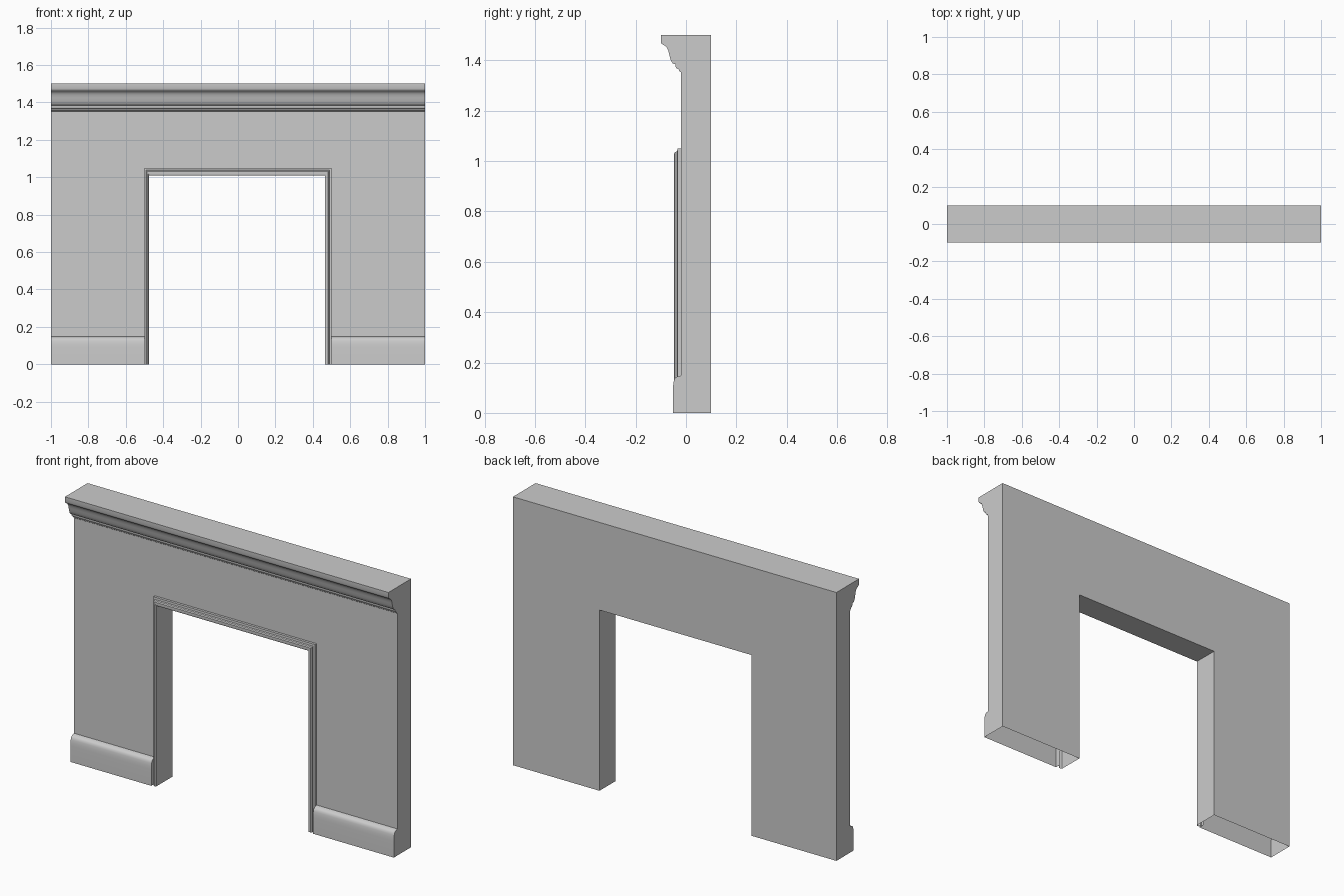
import bpy, bmesh, math

if "Cube" in bpy.data.objects:
    bpy.data.objects.remove(bpy.data.objects["Cube"])


def finish(name, bm, smooth=False):
    me = bpy.data.meshes.new(name)
    bmesh.ops.remove_doubles(bm, verts=bm.verts, dist=1e-5)
    bm.to_mesh(me)
    bm.free()
    ob = bpy.data.objects.new(name, me)
    bpy.context.collection.objects.link(ob)
    if smooth:
        bpy.ops.object.select_all(action='DESELECT')
        ob.select_set(True)
        bpy.context.view_layer.objects.active = ob
        bpy.ops.object.shade_smooth_by_angle(angle=math.radians(35))


def face(bm, pts):
    bm.faces.new([bm.verts.new(p) for p in pts])


def sweep(bm, rows):
    for a, b in zip(rows, rows[1:]):
        for j in range(len(a) - 1):
            face(bm, (a[j], a[j + 1], b[j + 1], b[j]))


def moulding(name, profile, back, x0, x1):
    # profile runs from top to bottom as (y, z); back closes the end caps
    bm = bmesh.new()
    sweep(bm, [[(x, y, z) for y, z in profile] for x in (x0, x1)])
    for x, step in ((x0, -1), (x1, 1)):
        face(bm, [(x, y, z) for y, z in (profile + back)[::step]])
    finish(name, bm, True)


FRONT, BACK, CROWN_Z, SKIRT_Z = -0.02, 0.1, 1.352, 0.148
OUTER = (-0.5, 0.5, 1.05)        # outer edge of the opening trim
INNER = (-0.475, 0.465, 1.01)    # clear opening


def arch(hole, bottom, top):
    l, r, h = hole
    return [(-1, bottom), (l, bottom), (l, h), (r, h), (r, bottom),
            (1, bottom), (1, top), (-1, top)]


# wall body, open underneath
bm = bmesh.new()
face(bm, [(x, FRONT, z) for x, z in arch(OUTER, SKIRT_Z, CROWN_Z)])
face(bm, [(x, BACK, z) for x, z in arch(INNER, 0, 1.5)[::-1]])
side = [(FRONT, CROWN_Z), (FRONT, 0), (BACK, 0), (BACK, CROWN_Z)]
for x in (-1, 1):
    face(bm, [(x, y, z) for y, z in side[::x]])
finish("wall", bm)

# cornice with flat top
moulding("cornice", [
    (BACK, 1.5), (-0.1, 1.5), (-0.1, 1.474), (-0.097, 1.466), (-0.091, 1.461),
    (-0.083, 1.458), (-0.076, 1.450), (-0.071, 1.440), (-0.067, 1.425),
    (-0.063, 1.408), (-0.058, 1.395), (-0.052, 1.387), (-0.041, 1.384),
    (-0.041, 1.375), (-0.038, 1.368), (-0.029, 1.365), (-0.026, 1.356),
    (FRONT, CROWN_Z)], [(BACK, CROWN_Z)], -1, 1)

# skirting boards
skirt = [(FRONT, SKIRT_Z), (-0.032, 0.145), (-0.040, 0.141), (-0.046, 0.134),
         (-0.049, 0.124), (-0.051, 0.108), (-0.052, 0.09), (-0.052, 0)]
moulding("skirting_left", skirt, [(FRONT, 0)], -1, OUTER[0])
moulding("skirting_right", skirt, [(FRONT, 0)], OUTER[1], 1)

# moulded trim around the opening, continuing into the jambs
trim = [(0, FRONT), (0, -0.034), (0.3, -0.035), (0.36, -0.043),
        (0.5, -0.047), (0.8, -0.047), (1, -0.043), (1, BACK)]
rows = [[], [], [], []]
for t, y in trim:
    l, r, h = (a + (b - a) * t for a, b in zip(OUTER, INNER))
    for row, (x, z) in zip(rows, ((l, 0), (l, h), (r, h), (r, 0))):
        row.append((x, y, z))
bm = bmesh.new()
sweep(bm, rows)
finish("opening_trim", bm, True)
